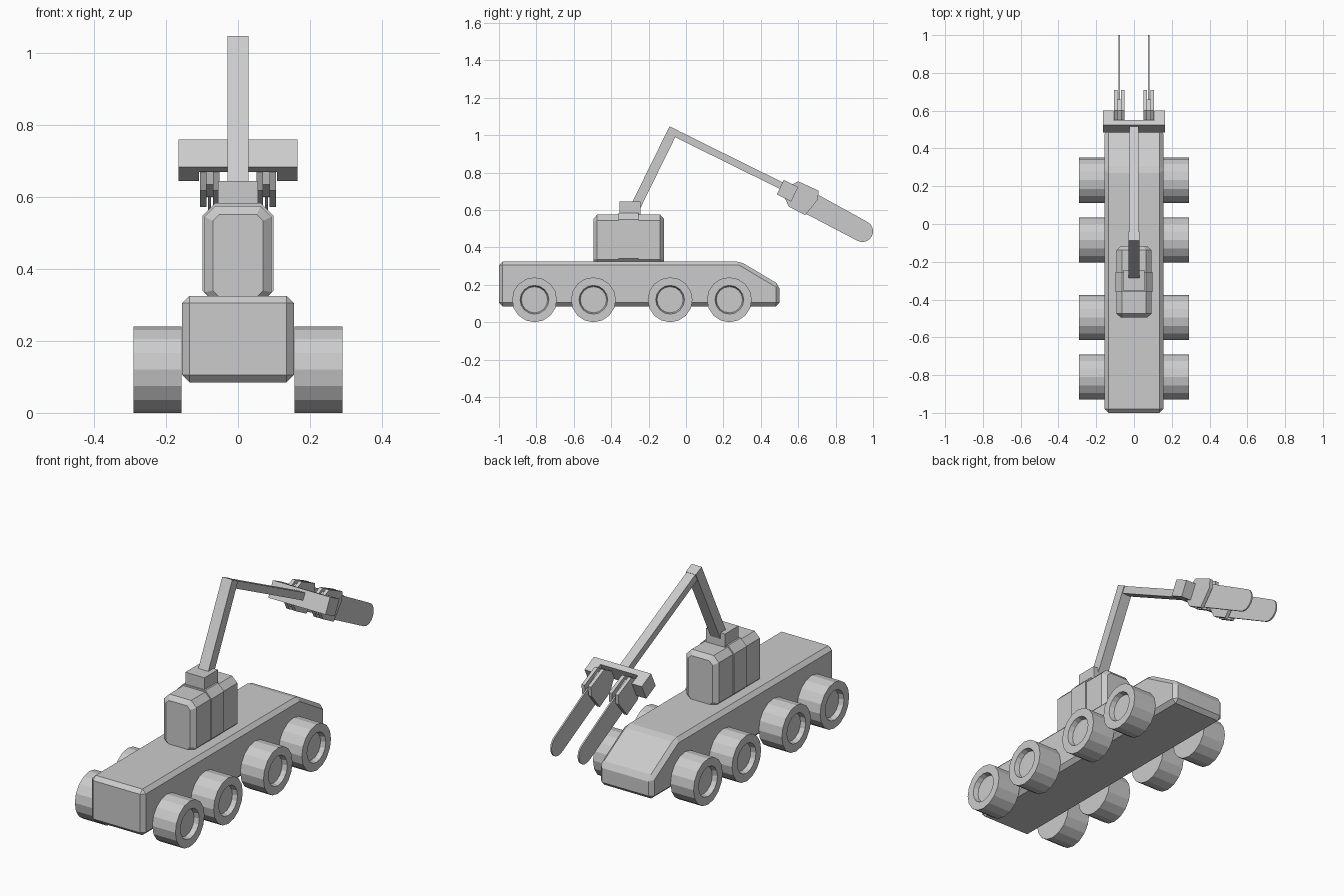
import bpy, bmesh, math
from mathutils import Vector

if "Cube" in bpy.data.objects:
    bpy.data.objects.remove(bpy.data.objects["Cube"])


def finish(name, bm):
    bmesh.ops.recalc_face_normals(bm, faces=bm.faces)
    me = bpy.data.meshes.new(name)
    bm.to_mesh(me)
    bm.free()
    ob = bpy.data.objects.new(name, me)
    bpy.context.collection.objects.link(ob)
    return ob


def loft(name, rings, bevel=0):
    """Closed skin through rings of equal point count, capped at both ends."""
    bm = bmesh.new()
    vs = [[bm.verts.new(p) for p in r] for r in rings]
    n = len(vs[0])
    for a, b in zip(vs, vs[1:]):
        for i in range(n):
            j = (i + 1) % n
            bm.faces.new((a[i], a[j], b[j], b[i]))
    bm.faces.new(vs[0])
    bm.faces.new(vs[-1])
    ob = finish(name, bm)
    if bevel:
        m = ob.modifiers.new("chamfer", "BEVEL")
        m.width = bevel
        m.segments = 1
    return ob


def plate(name, profile, x0, x1, bevel=0):
    """Side profile (y, z) extruded across x."""
    return loft(name, [[(x, y, z) for y, z in profile] for x in (x0, x1)], bevel)


def beam(name, a, b, width, thick):
    """Rectangular bar between two (y, z) points."""
    a, b = Vector(a), Vector(b)
    d = (b - a).normalized()
    n = Vector((-d.y, d.x)) * thick / 2
    return plate(name, [a + n, b + n, b - n, a - n], -width / 2, width / 2)


def octagon(y, hx, z0, z1, c):
    half = [(hx, z0 + c), (hx, z1 - c), (hx - c, z1)]
    half = [(hx - c, z0)] + half
    return [(x, y, z) for x, z in half] + [(-x, y, z) for x, z in reversed(half)]


# Hull with sloped nose
plate("hull", [(-1, .085), (.5, .085), (.5, .2), (.29, .325), (-1, .325)],
      -.155, .155, .02)

# Eight wheels with recessed hubs
for side in (-1, 1):
    for k, y in enumerate((-.81, -.495, -.085, .232)):
        prof = [(.157, .12), (.29, .12), (.29, .077), (.265, .07)]
        rings = [[(side * x, y + r * math.cos(i * math.tau / 16),
                   .12 + r * math.sin(i * math.tau / 16)) for i in range(16)]
                 for x, r in prof]
        loft(f"wheel_{'left' if side < 0 else 'right'}_{k + 1}", rings)

# Turret: chamfered housing, wider middle band, pedestal block
loft("turret_housing", [octagon(-.495, .07, .322, .552, .018),
                        octagon(-.475, .093, .305, .575, .03),
                        octagon(-.138, .093, .305, .575, .03),
                        octagon(-.118, .07, .322, .552, .018)])
loft("turret_band", [octagon(-.36, .099, .305, .583, .035),
                     octagon(-.255, .099, .305, .583, .035)])
plate("arm_base", [(-.355, .57), (-.243, .57), (-.243, .645), (-.355, .645)],
      -.055, .055)

# Two arm segments
beam("lower_arm", (-.275, .607), (-.064, 1.036), .058, .053)
beam("upper_arm", (-.049, 1.006), (.53, .72), .05, .038)

# Gripper bar: U shape in plan, tilted with the upper arm
tilt = math.radians(-26.3)
d = Vector((0, math.cos(tilt), math.sin(tilt)))
n = Vector((0, -math.sin(tilt), math.cos(tilt)))
mid = Vector((0, .5425, .7025))
half = [(.165, -.043), (.165, .043), (.108, .043), (.108, -.012)]
plan = half + [(-x, v) for x, v in reversed(half)]
loft("gripper_bar", [[mid + Vector((x, 0, 0)) + d * v + n * h for x, v in plan]
                     for h in (-.043, .043)])

# Two fingers: pair of knuckle plates each with a thin round-ended blade between
knuckle = [(.535, .72), (.60, .753), (.709, .703), (.705, .655),
           (.637, .572), (.55, .618), (.52, .68)]
tip, r = Vector((.943, .486)), .057
blade = [(.60, .69), (.70, .685)]
for i in range(11):
    a = math.radians(62 - 18 * i)
    blade.append((tip.x + r * math.cos(a), tip.y + r * math.sin(a)))
blade += [(.64, .58), (.58, .63)]
for s, side in ((-1, "left"), (1, "right")):
    plate(f"knuckle_outer_{side}", knuckle, s * .088, s * .106)
    plate(f"knuckle_inner_{side}", knuckle, s * .051, s * .069)
    plate(f"finger_blade_{side}", blade, s * .075, s * .083)
    plate(f"knuckle_core_{side}", [(.535, .71), (.60, .735), (.66, .70),
                                   (.61, .60), (.55, .635)], s * .065, s * .09)
